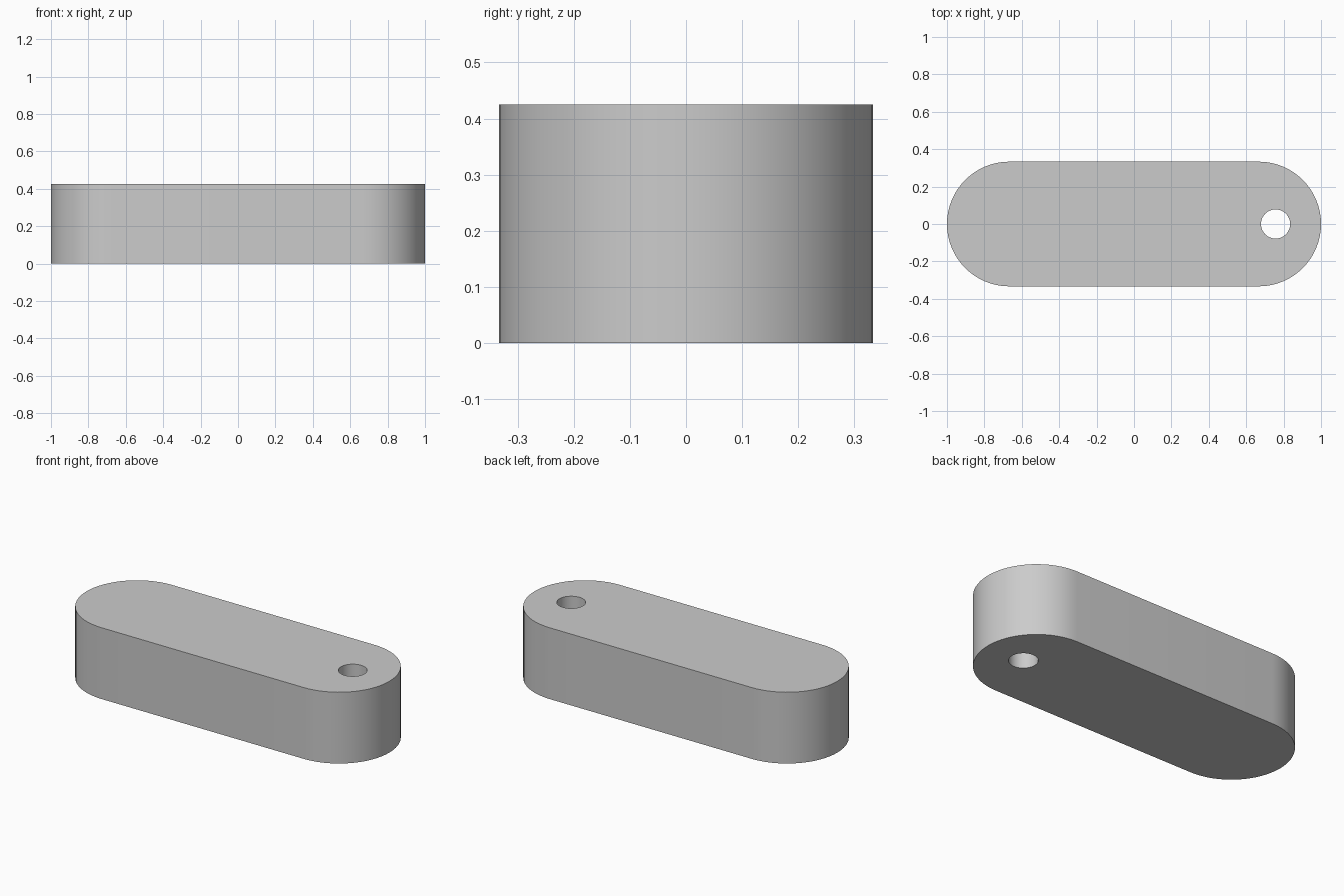
import bpy
import bmesh
from math import pi, cos, sin, radians

if "Cube" in bpy.data.objects:
    bpy.data.objects.remove(bpy.data.objects["Cube"])

HEIGHT = 0.425
END_RADIUS = 1 / 3
END_X = 1 - END_RADIUS
HOLE_X, HOLE_RADIUS = 0.757, 0.078


def arc(cx, radius, start, sweep, steps):
    return [(cx + radius * cos(start + sweep * i / steps),
             radius * sin(start + sweep * i / steps)) for i in range(steps + 1)]


def add_loop(curve, points):
    spline = curve.splines.new('POLY')
    spline.points.add(len(points) - 1)
    for p, (x, y) in zip(spline.points, points):
        p.co = (x, y, 0, 1)
    spline.use_cyclic_u = True


# Rounded-end profile with a round hole, extruded upwards
curve = bpy.data.curves.new("link_bar_profile", 'CURVE')
curve.dimensions = '2D'
curve.fill_mode = 'BOTH'
curve.extrude = HEIGHT / 2
add_loop(curve, arc(END_X, END_RADIUS, -pi / 2, pi, 32)
         + arc(-END_X, END_RADIUS, pi / 2, pi, 32))
add_loop(curve, arc(HOLE_X, HOLE_RADIUS, 0, 2 * pi, 48)[:-1])

bar = bpy.data.objects.new("link_bar", curve)
bpy.context.collection.objects.link(bar)
bar.location.z = HEIGHT / 2
bpy.context.view_layer.objects.active = bar
bar.select_set(True)
bpy.ops.object.convert(target='MESH')
bar = bpy.context.object

# Weld caps to walls, and shade round walls smooth with crisp rims
bm = bmesh.new()
bm.from_mesh(bar.data)
bmesh.ops.remove_doubles(bm, verts=bm.verts, dist=1e-5)
bmesh.ops.recalc_face_normals(bm, faces=bm.faces)
bm.to_mesh(bar.data)
bm.free()
bpy.ops.object.shade_smooth_by_angle(angle=radians(30))
